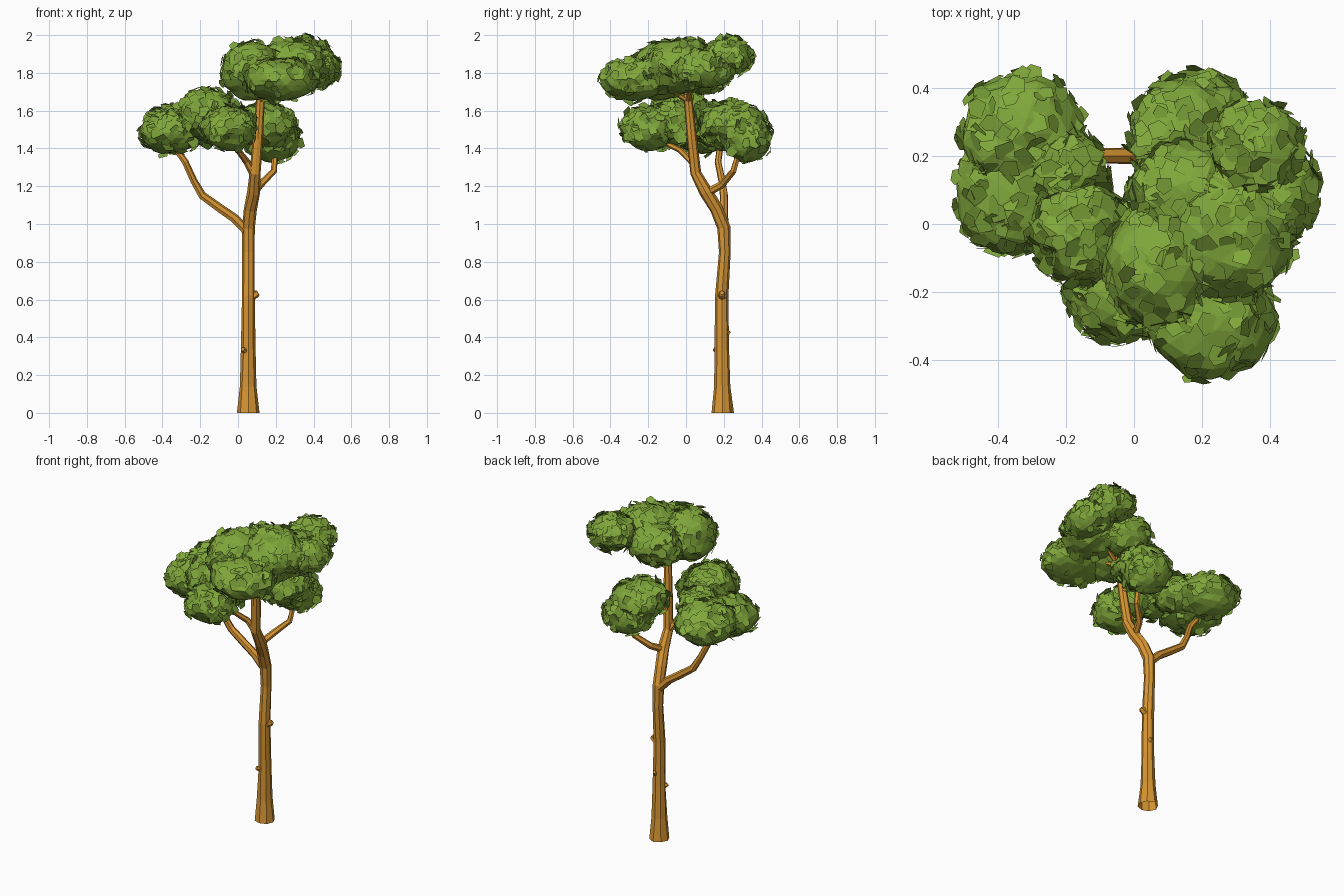
import bpy, bmesh, math, random
from mathutils import Vector, Matrix, noise

random.seed(7)
cube = bpy.data.objects.get("Cube")
if cube:
    bpy.data.objects.remove(cube, do_unlink=True)


def material(name, color):
    m = bpy.data.materials.new(name)
    m.use_nodes = True
    m.diffuse_color = color
    m.node_tree.nodes["Principled BSDF"].inputs["Base Color"].default_value = color
    return m


bark = material("orange_bark", (0.69, 0.305, 0.033, 1))
leaf_green = material("leaf_green", (0.215, 0.385, 0.043, 1))


def finish(name, bm, mat):
    mesh = bpy.data.meshes.new(name)
    bm.to_mesh(mesh)
    bm.free()
    mesh.materials.append(mat)
    obj = bpy.data.objects.new(name, mesh)
    bpy.context.collection.objects.link(obj)
    return obj


def limb(name, points, sides=8):
    """Tapered, faceted tube through (x, y, z, radius) points, open at the root."""
    bm = bmesh.new()
    pos = [Vector(p[:3]) for p in points]
    rings = []
    for i, p in enumerate(points):
        along = (pos[min(i + 1, len(pos) - 1)] - pos[max(i - 1, 0)]).normalized()
        if p[2] == 0:
            along = Vector((0, 0, 1))
        u = Vector((0, 1, 0)).cross(along).normalized()
        v = along.cross(u)
        ring = []
        for k in range(sides):
            a = math.tau * k / sides
            r = p[3] * random.uniform(0.94, 1.08)
            ring.append(bm.verts.new(pos[i] + r * (math.cos(a) * u + math.sin(a) * v)))
        rings.append(ring)
    for low, high in zip(rings, rings[1:]):
        for k in range(sides):
            n = (k + 1) % sides
            bm.faces.new((low[k], low[n], high[n], high[k]))
    bm.faces.new(rings[-1])
    return finish(name, bm, bark)


def add_leaf(bm, centre, normal, size):
    """One pointed five-sided leaf card, tilted off the clump surface."""
    tilt = Vector([random.uniform(-1, 1) for _ in range(3)]) * 0.5
    turn = (normal + tilt).to_track_quat('Z', 'Y').to_matrix()
    turn = turn @ Matrix.Rotation(random.uniform(0, math.tau), 3, 'Z')
    outline = ((-.5, -.45), (.45, -.5), (.55, .2), (.1, .65), (-.5, .3))
    bm.faces.new([bm.verts.new(centre + turn @ Vector((x, y, 0)) * size)
                  for x, y in outline])


def clump(name, centre, radii):
    """Lumpy faceted core covered in leaf cards."""
    bm = bmesh.new()
    bmesh.ops.create_icosphere(bm, subdivisions=3, radius=1)
    centre, radii = Vector(centre), Vector(radii)
    for v in bm.verts:
        d = v.co.normalized()
        lump = 0.97 + 0.11 * noise.noise(d * 2 + centre * 9) + random.uniform(-.025, .025)
        v.co = centre + Matrix.Diagonal(radii) @ d * lump
    bm.normal_update()
    spots = [(f.calc_center_median(), f.normal.copy()) for f in bm.faces]
    for spot, normal in spots:
        # The underside is barer than the crown and sides
        if random.random() < (0.4 if normal.z > -0.6 else 0.15):
            add_leaf(bm, spot + normal * random.uniform(0.002, 0.014), normal,
                     random.uniform(0.036, 0.058))
    return finish(name, bm, leaf_green)


# Trunk, flared at the foot and swept forward at the top
limb("trunk", [
    (.055, .192, 0, .06), (.055, .192, .14, .045), (.055, .19, .34, .037),
    (.055, .19, .62, .035), (.055, .206, .85, .032), (.055, .2, .98, .034),
    (.065, .16, 1.08, .034), (.085, .105, 1.17, .034), (.09, .05, 1.27, .029),
    (.105, .03, 1.45, .027), (.12, .01, 1.68, .023), (.14, -.01, 1.78, .014)])

# Branches
limb("right_branch", [
    (.05, .2, .96, .028), (-.02, .2, 1.03, .025), (-.1, .2, 1.085, .023),
    (-.19, .2, 1.15, .022), (-.235, .19, 1.23, .02), (-.28, .17, 1.33, .018),
    (-.33, .18, 1.4, .017), (-.36, .17, 1.47, .01)], 7)
limb("back_branch", [
    (.08, .1, 1.16, .022), (.12, .19, 1.21, .019), (.19, .25, 1.28, .017),
    (.2, .285, 1.4, .014), (.2, .3, 1.48, .008)], 6)
limb("front_branch", [
    (.09, .06, 1.25, .021), (.045, .03, 1.33, .018), (-.0, -.03, 1.39, .015),
    (-.04, -.11, 1.43, .013), (-.08, -.16, 1.5, .008)], 6)
limb("crown_front_branch", [
    (.12, .01, 1.65, .014), (.16, -.08, 1.71, .012), (.21, -.2, 1.76, .008)], 6)
limb("crown_left_branch", [
    (.12, .01, 1.65, .014), (.22, .03, 1.72, .012), (.34, .1, 1.8, .008)], 6)

# Stubs of lost twigs
limb("left_knot", [(.07, .19, .61, .02), (.1, .19, .632, .019), (.107, .19, .636, .012)], 6)
limb("front_knot", [(.035, .165, .33, .016), (.025, .15, .337, .011)], 6)
limb("back_knot", [(.06, .215, .42, .016), (.062, .23, .435, .01)], 6)

# Lower foliage
clump("right_back_foliage", (-.33, .265, 1.505), (.185, .18, .125))
clump("right_front_foliage", (-.355, .085, 1.485), (.175, .18, .115))
clump("right_joining_foliage", (-.2, .14, 1.525), (.125, .13, .115))
clump("middle_foliage", (-.16, -.03, 1.58), (.15, .15, .14))
clump("inner_foliage", (-.04, -.06, 1.53), (.11, .12, .115))
clump("front_foliage", (-.045, -.2, 1.505), (.145, .15, .12))
clump("back_inner_foliage", (.15, .25, 1.52), (.16, .175, .125))
clump("back_outer_foliage", (.18, .32, 1.45), (.15, .135, .12))

# Crown foliage
clump("crown_right_foliage", (.075, -.12, 1.81), (.17, .185, .155))
clump("crown_front_foliage", (.225, -.27, 1.765), (.2, .185, .115))
clump("crown_left_foliage", (.42, .1, 1.82), (.12, .16, .105))
clump("crown_back_foliage", (.36, .225, 1.885), (.14, .13, .1))
clump("crown_middle_foliage", (.28, -.03, 1.835), (.19, .2, .15))
clump("crown_inner_foliage", (.15, .09, 1.81), (.165, .15, .125))
